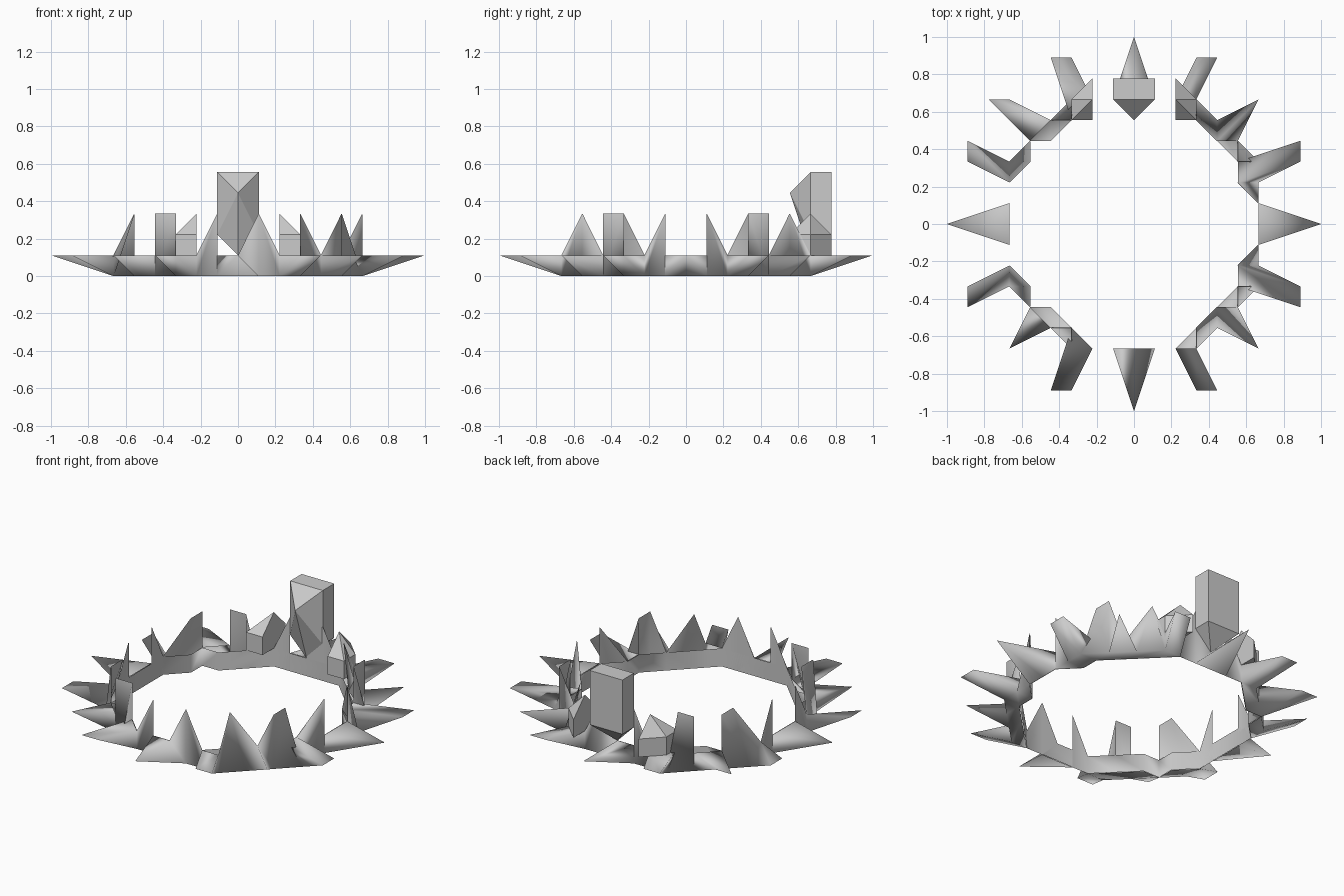
import bpy, bmesh, math

if "Cube" in bpy.data.objects:
    bpy.data.objects.remove(bpy.data.objects["Cube"])

U = 1 / 9  # everything sits on a coarse grid of ninths


def make_object(name, bm):
    me = bpy.data.meshes.new(name)
    bm.to_mesh(me)
    bm.free()
    ob = bpy.data.objects.new(name, me)
    bpy.context.collection.objects.link(ob)
    return ob


# Front half of the band, left to right:
# (spike base left, base right, spike tip points, valley points on the rim)
spikes = [
    ((-6, 0), (-6, -1), [(-9, 0)], [(-6, 0), (-6, -1)]),
    ((-6, -2), (-6, -3), [(-8, -3), (-8, -4)], [(-6, -2)]),
    ((-5, -4), (-4, -5), [(-6, -6)], [(-5, -4), (-4, -5)]),
    ((-3, -6), (-2, -6), [(-4, -8), (-3, -8)], [(-3, -5), (-2, -6)]),
    ((-1, -6), (1, -6), [(0, -9)], [(-1, -6), (0, -6)]),
    ((2, -6), (3, -6), [(3, -8), (4, -8)], [(2, -6), (3, -6)]),
    ((4, -5), (5, -4), [(6, -6)], [(4, -4)]),
    ((6, -3), (6, -2), [(8, -4), (8, -3)], [(5, -3), (5, -2)]),
    ((6, -1), (6, 0), [(9, 0)], [(6, -1), (6, 0)]),
]
# Upright points standing between neighbouring spikes
points = [[(-6, -1)], [(-5, -3), (-5, -4)], [(-4, -5), (-3, -5)], [(-1, -6)],
          [(1, -6)], [(3, -5)], [(5, -4), (5, -3)], [(6, -1)]]
# Inner wall line, and the underside patches between it and the spikes
wall = [(-6, 0), (-6, -2), (-5, -3), (-5, -4), (-4, -4), (-3, -5), (-2, -6),
        (2, -6), (3, -5), (4, -4), (5, -3), (5, -2), (6, -1), (6, 0)]
patches = [[(-6, -2), (-6, -3), (-5, -4), (-5, -3)],
           [(-5, -4), (-4, -5), (-4, -4)],
           [(-4, -4), (-4, -5), (-3, -6), (-2, -6)],
           [(2, -6), (3, -6), (4, -5), (4, -4)],
           [(4, -4), (4, -5), (5, -4), (5, -3)],
           [(5, -3), (5, -4), (6, -3)],
           [(5, -2), (5, -3), (6, -3), (6, -2)],
           [(5, -2), (6, -2), (6, -1)]]

# Hollow spiked band: an outer skin and a slightly smaller inner skin
outer, inner = bmesh.new(), bmesh.new()


def fan(bm, pts, s):
    # triangle fan, mirrored in y for the back half; skips empty triangles
    k = 0.996 * U if bm is inner else U
    flip = (s < 0) != (bm is inner)
    for b, c in zip(pts[1:], pts[2:]):
        tri = [pts[0], b, c]
        if len(set(tri)) < 3:
            continue
        vs = [bm.verts.new((x * k, s * y * k, z * U)) for x, y, z in tri]
        bm.faces.new(vs[::-1] if flip else vs)


def at(pts, z):
    return [(x, y, z) for x, y in pts]


for s in (1, -1):
    for i, (l, r, tips, valley) in enumerate(spikes):
        if s < 0 and i == 2:
            tips = [(-7, -6), (-6, -6)]
        left, right = at([l, r], 0)
        tip, rim = at(tips, 1), at(valley, 1)
        # spike: underside, left flank, ridge, right flank
        fan(outer, [left, right] + tip[::-1], s)
        # end spikes are cut by the mirror plane, their ridge starts there
        if i > 0:
            fan(outer, [left, tip[0], rim[0]], s)
        fan(outer, [tip[0]] + tip[1:] + rim[::-1], s)
        if i < 8:
            fan(outer, [right, rim[-1], tip[-1]], s)
        # upright point, on both skins
        if i < 8:
            nxt = at([spikes[i + 1][0]], 0)[0]
            top = at(points[i], 3)
            for bm in (outer, inner):
                fan(bm, [right, top[0], rim[-1]], s)
                fan(bm, [right, nxt] + top[::-1], s)
                fan(bm, [nxt, at(spikes[i + 1][3], 1)[0], top[-1]], s)
    # inner wall and underside
    for a, b in zip(wall, wall[1:]):
        fan(inner, at([a, b], 0) + at([b, a], 1), s)
    for p in patches:
        fan(outer, at(p, 0)[::-1], s)

for bm, name in ((outer, "band_outer_skin"), (inner, "band_inner_skin")):
    bmesh.ops.remove_doubles(bm, verts=bm.verts, dist=0.0005)
    for f in bm.faces:
        f.smooth = True
    make_object(name, bm)


# Faceted stones on the back of the band
def stone(name, pts):
    bm = bmesh.new()
    for x, y, z in pts:
        bm.verts.new((x * U, y * U, z * U))
    bmesh.ops.convex_hull(bm, input=bm.verts)
    bmesh.ops.recalc_face_normals(bm, faces=bm.faces)
    make_object(name, bm)


stone("large_stone", [(x, y, z) for x in (-1, 1) for y in (6, 7) for z in (2, 5)]
      + [(0, 5, 4), (0, 6, 1)])
for s, side in ((1, "right"), (-1, "left")):
    stone("small_stone_" + side,
          [(s * x, y, z) for x, y, z in
           [(2, 5, 1), (3, 5, 1), (2, 5, 2), (3, 5, 2), (2, 6, 3),
            (3, 6, 2), (3, 6, 1), (2, 7, 2), (2, 7, 1)]])
